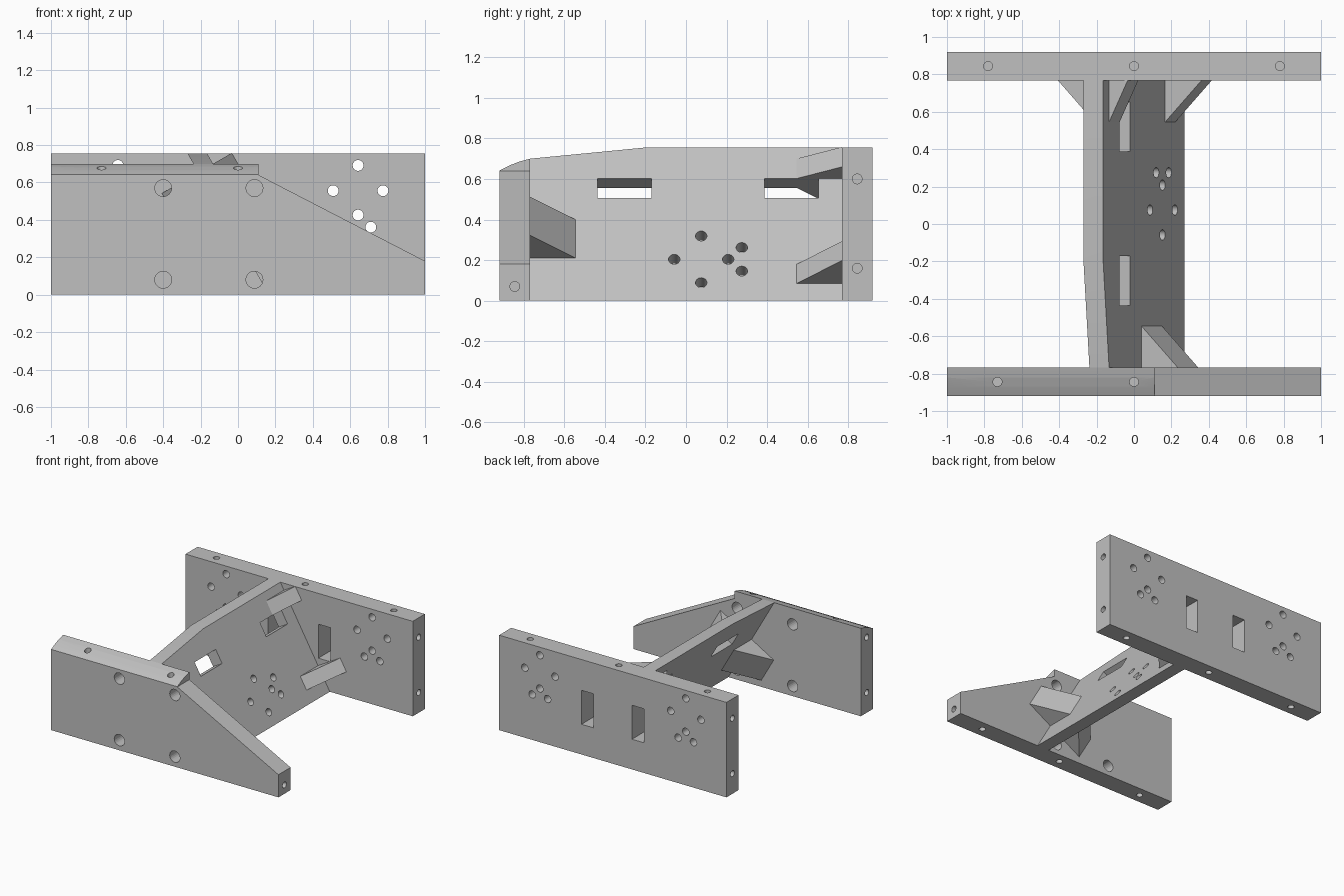
import bpy, bmesh, math
from mathutils import Matrix, Vector

cube = bpy.data.objects.get("Cube")
if cube:
    bpy.data.objects.remove(cube)

grey = bpy.data.materials.new("plain_grey")
grey.use_nodes = True
COLOUR = (0.53, 0.53, 0.53, 1)
grey.diffuse_color = COLOUR
grey.node_tree.nodes["Principled BSDF"].inputs["Base Color"].default_value = COLOUR

# Axes for prisms: columns are profile u, profile v, extrusion direction
XZ = Matrix(((1, 0, 0), (0, 0, 1), (0, 1, 0))).to_4x4()   # extrude along y
YZ = Matrix(((0, 0, 1), (1, 0, 0), (0, 1, 0))).to_4x4()   # extrude along x
XY = Matrix.Identity(4)                                   # extrude along z

# Leaning web frame: y, up the slope, and out from its upper face
TOP = 0.755
LEAN = 0.435 / TOP
tilt = math.atan(LEAN)
s, c = math.sin(tilt), math.cos(tilt)
WEB_WIDTH = 0.105
WEB_THICK = WEB_WIDTH * c
WEB = Matrix(((0, -s, c, 0.27), (1, 0, 0, 0), (0, c, s, 0), (0, 0, 0, 1)))
GUSSET = WEB @ Matrix(((1, 0, 0), (0, 0, 1), (0, 1, 0))).to_4x4()  # profile y/out


def prism(bm, profile, lo, hi, frame):
    """Extrude a closed profile from lo to hi inside a frame."""
    a = [bm.verts.new(frame @ Vector((u, v, lo))) for u, v in profile]
    b = [bm.verts.new(frame @ Vector((u, v, hi))) for u, v in profile]
    n = len(profile)
    bm.faces.new(a)
    bm.faces.new(b)
    for i in range(n):
        j = (i + 1) % n
        bm.faces.new((a[i], a[j], b[j], b[i]))


def rect(u0, u1, v0, v1):
    return [(u0, v0), (u1, v0), (u1, v1), (u0, v1)]


def circle(u, v, r, n=24):
    return [(u + r * math.cos(math.tau * i / n), v + r * math.sin(math.tau * i / n))
            for i in range(n)]


def make(name, bm):
    bmesh.ops.recalc_face_normals(bm, faces=bm.faces[:])
    mesh = bpy.data.meshes.new(name)
    bm.to_mesh(mesh)
    bm.free()
    mesh.materials.append(grey)
    ob = bpy.data.objects.new(name, mesh)
    bpy.context.collection.objects.link(ob)
    return ob


def carve(ob, bm):
    """Cut the solids in bm out of ob, then smooth the bores."""
    cutter = make("cutter", bm)
    cutter.hide_render = True
    mod = ob.modifiers.new("holes", 'BOOLEAN')
    mod.operation = 'DIFFERENCE'
    mod.solver = 'EXACT'
    mod.object = cutter
    for o in bpy.context.selected_objects:
        o.select_set(False)
    bpy.context.view_layer.objects.active = ob
    ob.select_set(True)
    bpy.ops.object.modifier_apply(modifier=mod.name)
    bpy.data.objects.remove(cutter)
    bpy.ops.object.shade_smooth_by_angle(angle=math.radians(25))


OUT, IN = 0.92, 0.768       # plate faces in y
MID = (OUT + IN) / 2
BORE, DEPTH = 0.024, 0.15   # edge holes

# Back plate
bm = bmesh.new()
prism(bm, rect(-1, 1, 0, TOP), IN, OUT, XZ)
back_plate = make("back_plate", bm)
bm = bmesh.new()
for side in (-1, 1):
    # Upright slot, then a diamond of four holes with a pair below
    x = side * 0.222
    prism(bm, rect(x - 0.053, x + 0.053, 0.24, 0.51), 0.6, 1.1, XZ)
    for dx, dz in ((0, 0.135), (0.133, 0), (-0.133, 0), (0, -0.13),
                   (0.068, -0.195), (-0.068, -0.195)):
        prism(bm, circle(side * 0.642 + dx, 0.556 + dz, 0.029), 0.6, 1.1, XZ)
    for z in (0.16, 0.60):
        prism(bm, circle(MID, z, BORE), side * (1 - DEPTH), side * 1.1, YZ)
for x in (-0.78, 0, 0.78):
    prism(bm, circle(x, MID, BORE), TOP - DEPTH, 1, XY)
    prism(bm, circle(x, MID, BORE), -0.2, DEPTH, XY)
carve(back_plate, bm)

# Front plate with a falling end and a rounded top
bm = bmesh.new()
prism(bm, [(-1, 0), (1, 0), (1, 0.18), (0.11, 0.64), (0.11, 0.70), (-1, 0.70)],
      -OUT, -IN, XZ)
front_plate = make("front_plate", bm)
bm = bmesh.new()
prism(bm, [(-1, 0.593), (-OUT, 0.642), (-0.87, 0.667), (-0.82, 0.686),
           (-IN, 0.70), (-0.7, 0.71), (-0.7, 0.9), (-1, 0.9)], -1.2, 1.2, YZ)
carve(front_plate, bm)
bm = bmesh.new()
for x in (-0.40, 0.088):
    for z in (0.08, 0.57):
        prism(bm, circle(x, z, 0.045), -1.1, -0.6, XZ)
for x in (-0.73, 0):
    prism(bm, circle(x, -MID, BORE), 0.7 - DEPTH, 1, XY)
for x in (-0.76, 0, 0.73):
    prism(bm, circle(x, -MID, BORE), -0.2, DEPTH, XY)
for z in (0.16, 0.60):
    prism(bm, circle(-MID, z, BORE), -1.1, -1 + DEPTH, YZ)
prism(bm, circle(-MID, 0.07, BORE), 1 - DEPTH, 1.1, YZ)
carve(front_plate, bm)

# Leaning web between the plates, sheared sideways as it rises
bm = bmesh.new()
prism(bm, [(-IN, 0), (IN, 0), (IN, TOP), (-0.2, TOP), (-IN, 0.70)],
      0.27 - WEB_WIDTH, 0.27, YZ)
for v in bm.verts:
    v.co.x -= LEAN * v.co.z
web = make("leaning_web", bm)
bm = bmesh.new()
for y in (-0.303, 0.52):
    prism(bm, rect(y - 0.133, y + 0.133, 0.505 / c, 0.602 / c), -0.2, 0.1, WEB)
for dy, dz in ((0, 0.115), (0.133, 0), (-0.133, 0), (0, -0.115),
               (0.2, 0.058), (0.2, -0.058)):
    prism(bm, circle(0.075 + dy, (0.204 + dz) / c, 0.028), -0.2, 0.1, WEB)
carve(web, bm)


# Triangular gussets on both faces of the web
def gusset(name, end, z0, z1, base, leg):
    bm = bmesh.new()
    prism(bm, [(end * 0.545, base), (end * IN, base), (end * IN, base + leg)],
          z0 / c, z1 / c, GUSSET)
    make(name, bm)


gusset("back_lower_gusset", 1, 0.085, 0.18, 0, 0.225)
gusset("back_upper_gusset", 1, 0.602, 0.70, 0, 0.115)
gusset("back_under_gusset", 1, 0.602, 0.70, -WEB_THICK, -0.225)
gusset("front_gusset", -1, 0.21, 0.40, 0, 0.225)
gusset("front_under_gusset", -1, 0.21, 0.40, -WEB_THICK, -0.225)
